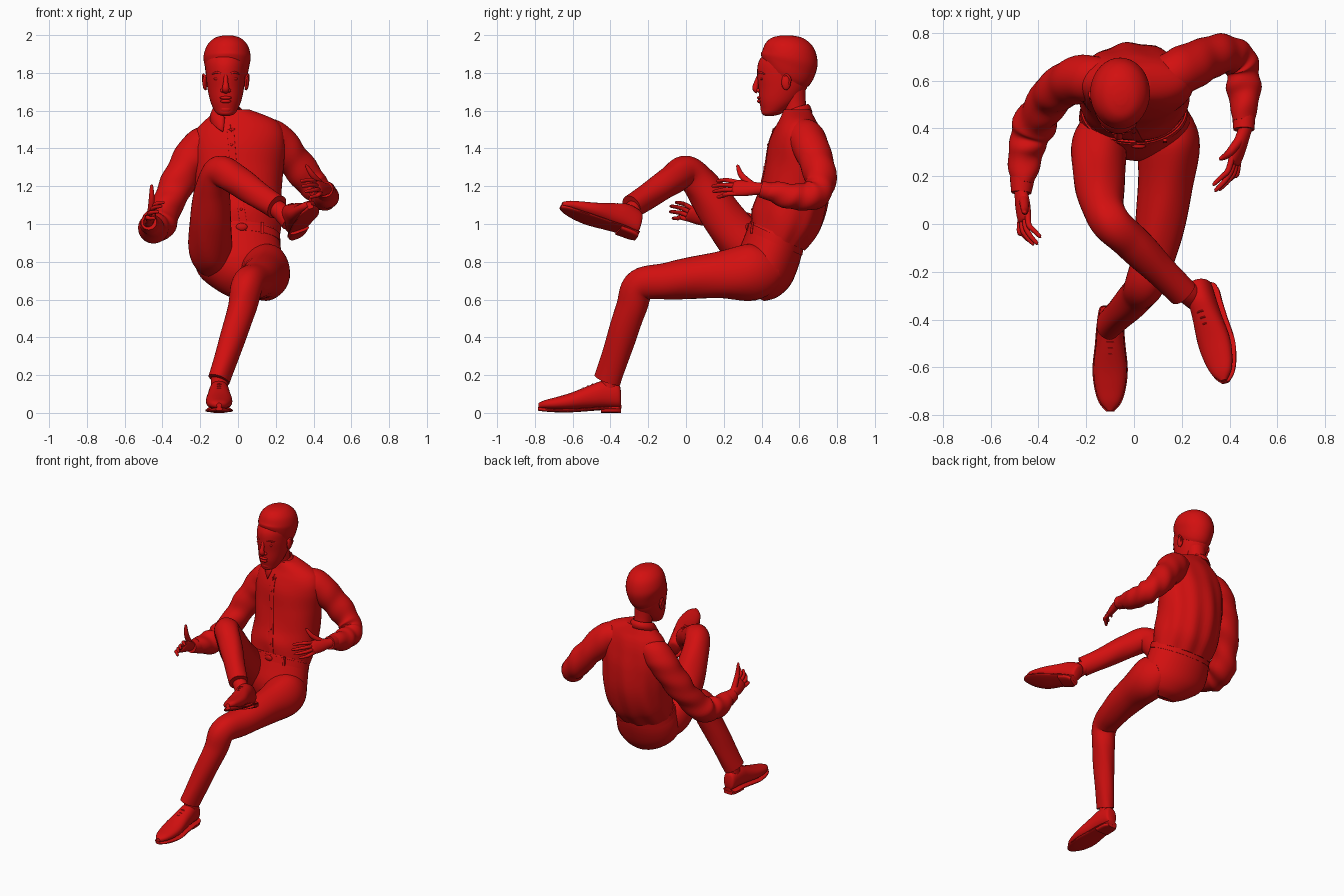
import bpy, bmesh, math
from mathutils import Vector

if "Cube" in bpy.data.objects:
    bpy.data.objects.remove(bpy.data.objects["Cube"])

red = bpy.data.materials.new("plain_red")
red.use_nodes = True
red.diffuse_color = (0.65, 0.005, 0.005, 1)
red.node_tree.nodes["Principled BSDF"].inputs["Base Color"].default_value = red.diffuse_color
parts = []


def finish(name, bm):
    bmesh.ops.recalc_face_normals(bm, faces=bm.faces)
    mesh = bpy.data.meshes.new(name)
    bm.to_mesh(mesh)
    bm.free()
    mesh.materials.append(red)
    obj = bpy.data.objects.new(name, mesh)
    bpy.context.collection.objects.link(obj)
    parts.append(obj)
    return obj


def smooth_path(rows, steps):
    """Catmull-Rom interpolation of every column."""
    out = []
    for i in range(len(rows) - 1):
        p0, p1, p2, p3 = (rows[min(max(i + k, 0), len(rows) - 1)] for k in (-1, 0, 1, 2))
        for s in range(steps):
            t = s / steps
            out.append([b + t / 2 * (c - a + t * (2*a - 5*b + 4*c - d + t * (3*(b - c) + d - a)))
                        for a, b, c, d in zip(p0, p1, p2, p3)])
    return out + [list(rows[-1])]


def skin(name, rings, sides=24, power=1.0, folds=None):
    """Closed surface through rings of (centre, u, v, a, b)."""
    bm = bmesh.new()
    loops = []
    for i, (c, u, v, a, b) in enumerate(rings):
        loop = []
        for k in range(sides):
            t = math.tau * k / sides
            x, y = math.cos(t), math.sin(t)
            x = math.copysign(abs(x) ** power, x)
            y = math.copysign(abs(y) ** power, y)
            f = 1 + (folds(i / (len(rings) - 1), t) if folds else 0)
            loop.append(bm.verts.new(c + u * (a * x * f) + v * (b * y * f)))
        loops.append(loop)
    for lo, hi in zip(loops, loops[1:]):
        for k in range(sides):
            n = (k + 1) % sides
            bm.faces.new((lo[k], lo[n], hi[n], hi[k]))
    bm.faces.new(loops[0])
    bm.faces.new(loops[-1])
    return finish(name, bm)


def tube(name, rows, hint=(1, 0, 0), steps=5, **kw):
    """Sweep of (x, y, z, a, b); a lies along the hint."""
    rows = smooth_path([r if len(r) == 5 else (*r, r[3]) for r in rows], steps)
    pts = [Vector(r[:3]) for r in rows]
    u, rings = Vector(hint), []
    for i, r in enumerate(rows):
        t = (pts[min(i + 1, len(pts) - 1)] - pts[max(i - 1, 0)]).normalized()
        u = (u - t * u.dot(t)).normalized()
        rings.append((pts[i], u, t.cross(u), r[3], r[4]))
    return skin(name, rings, **kw)


def stack(name, rows, steps=5, **kw):
    """Upright rings of (x, y, z, a, b, tilt), the tilt lowering the back."""
    rings = []
    for x, y, z, a, b, tilt in smooth_path(rows, steps):
        t = math.radians(tilt)
        rings.append((Vector((x, y, z)), Vector((1, 0, 0)),
                      Vector((0, math.cos(t), -math.sin(t))), a, b))
    return skin(name, rings, **kw)


def ball(name, centre, size):
    bm = bmesh.new()
    bmesh.ops.create_uvsphere(bm, u_segments=16, v_segments=10, radius=1)
    for v in bm.verts:
        v.co = Vector(centre) + Vector(s * c for s, c in zip(size, v.co))
    return finish(name, bm)


def sleeve_folds(s, t):
    return 0.1 * math.sin(38 * s + 2 * math.sin(t)) * math.sin(t + 9 * s) * min(1, 1.6 * s)


def trouser_folds(s, t):
    return 0.03 * math.sin(22 * s + 3 * math.cos(t)) * math.cos(2 * t + 7 * s)


def shirt_folds(s, t):
    back = max(0, math.sin(t))
    return (1 - s) * (0.04 * back * math.sin(11 * t + 4 * s) + 0.015 * math.sin(5 * t + 16 * s))


# Shirt body, button placket and buttons
shirt = [(0, .487, .925, .215, .155, 25), (0, .53, 1.02, .23, .186, 18), (0, .57, 1.15, .232, .185, 6),
         (0, .585, 1.3, .24, .168, 0), (.005, .585, 1.42, .243, .148, 0), (.01, .588, 1.5, .228, .122, 0),
         (.01, .59, 1.555, .178, .094, 0), (-.025, .588, 1.605, .088, .07, 0)]
stack("shirt_body", shirt, sides=64, steps=8, folds=shirt_folds)
front = [(x - .05 + .035 * (1.5 - z) / .25, y - b * math.cos(math.radians(t)), z + b * math.sin(math.radians(t)))
         for x, y, z, a, b, t in shirt[:6]]
tube("placket", [(*p, .018, .004) for p in front], power=.4)
for x, y, z in front[1:]:
    ball("shirt_button", (x, y - .004, z), (.007, .004, .007))

# Shirt collar, open at the front
bm = bmesh.new()
rows = []
for i in range(25):
    k = abs(i - 12) / 12
    t = math.radians(90 + (i - 12) * 14.2)
    rows.append([bm.verts.new((-.058 + r * math.cos(t), .578 + r * math.sin(t), z - drop * k ** 2))
                 for r, z, drop in ((.066, 1.57, .04), (.068, 1.635, .07), (.08, 1.625, .08),
                                    (.092 + .035 * k ** 4, 1.59, .1))])
for p, q in zip(rows, rows[1:]):
    for j in range(3):
        bm.faces.new((p[j], q[j], q[j + 1], p[j + 1]))
collar = finish("shirt_collar", bm)
collar.modifiers.new("thickness", "SOLIDIFY").thickness = .007

# Hips, belt and buckle
stack("trouser_seat", [(.05, .36, .62, .08, .06, 28), (.04, .375, .67, .16, .122, 28), (.012, .41, .75, .226, .16, 28),
                       (0, .45, .85, .23, .163, 26), (0, .482, .95, .213, .155, 25)], sides=40)
stack("belt", [(0, .468, .90, .226, .162, 25), (0, .478, .94, .222, .160, 25)], steps=1, sides=48)
ball("belt_buckle", (.02, .325, .985), (.03, .01, .02))
for x in (-.1, .13):
    tube("belt_loop", [(x, .345, .95, .008, .006), (x, .352, 1.01, .008, .006)], steps=1, power=.4)

# Trouser legs
tube("left_trouser_leg", [(.12, .46, .77, .1, .11), (.145, .35, .745, .13, .15), (.13, .15, .728, .114, .12),
                          (.095, -.08, .7, .096, .1), (.05, -.24, .675, .084, .088), (.02, -.292, .55, .074, .082),
                          (-.04, -.355, .36, .065, .077), (-.1, -.415, .175, .056, .074)],
     steps=7, sides=32, folds=trouser_folds)
tube("right_trouser_leg", [(-.12, .41, .8, .1, .1), (-.145, .33, .87, .116, .125), (-.145, .2, 1.03, .108, .112),
                           (-.133, .085, 1.2, .09, .095), (-.095, .003, 1.277, .082, .085), (-.01, -.075, 1.235, .077, .08),
                           (.09, -.175, 1.165, .068, .072), (.205, -.288, 1.09, .062, .066)],
     steps=7, sides=32, folds=trouser_folds)


# Shoes, each placed by its heel, toe direction and upward direction
def shoe(side, heel, direction, up):
    d = Vector(direction).normalized()
    n = (Vector(up) - d * d.dot(Vector(up))).normalized()
    w = d.cross(n)
    heel = Vector(heel)

    def build(name, rows, power):
        rings = [(heel + d * l + n * ((lo + hi) / 2), w, n, a, (hi - lo) / 2)
                 for l, a, lo, hi in smooth_path(rows, 5)]
        skin(side + name, rings, power=power)

    upper = [(0, .028, .04, .12), (.015, .043, .03, .155), (.09, .054, .03, .17), (.16, .06, .025, .148),
             (.26, .07, .018, .108), (.34, .062, .018, .084), (.40, .043, .022, .068), (.436, .013, .027, .052)]
    build("_shoe_upper", upper, .88)
    build("_shoe_sole", [(l * 1.015 - .003, a + .004, lo - .015, lo + .004) for l, a, lo, hi in upper], .75)
    build("_shoe_heel", [(.0, .035, 0, .03), (.03, .05, 0, .03), (.105, .054, 0, .03)], .6)
    for k in range(3):
        p = heel + d * (.15 + .025 * k) + n * (.152 - .011 * k)
        tube(side + "_shoe_lace", [(*(p - w * .025 - n * .01), .004), (*p, .004), (*(p + w * .025 - n * .01), .004)],
             hint=d, sides=8)


shoe("left", (-.1, -.345, 0), (0, -1, 0), (0, 0, 1))
shoe("right", (.312, -.265, .92), (.072, -.36, .135), (-.4, .1, 1))
tube("left_sock", [(-.1, -.41, .1, .045), (-.095, -.4, .24, .045)])
tube("right_sock", [(.14, -.23, 1.12, .045), (.22, -.285, 1.07, .048), (.275, -.325, 1.01, .05)])

# Sleeves and cuffs
tube("right_sleeve", [(-.1, .605, 1.45, .08), (-.195, .61, 1.41, .098), (-.285, .585, 1.285, .094), (-.36, .515, 1.13, .085),
                      (-.42, .41, 1.0, .086), (-.453, .3, .978, .074), (-.468, .17, 1.003, .049)],
     hint=(0, 1, 0), steps=10, sides=32, folds=sleeve_folds)
tube("left_sleeve", [(.09, .605, 1.475, .08), (.185, .635, 1.45, .1), (.295, .69, 1.335, .091), (.395, .712, 1.21, .08),
                     (.448, .665, 1.15, .074), (.46, .56, 1.147, .069), (.46, .43, 1.178, .047)],
     hint=(0, 1, 0), steps=10, sides=32, folds=sleeve_folds)
tube("right_cuff", [(-.468, .19, .997, .052), (-.472, .13, 1.01, .042)], steps=2)
tube("left_cuff", [(.46, .47, 1.165, .05), (.46, .395, 1.185, .044)], steps=2)


# Hands with four bent fingers and a raised thumb
def hand(side, wrist, tip, thumb, inward):
    wrist, reach = Vector(wrist), Vector(tip) - Vector(wrist)
    size, d = reach.length, reach.normalized()
    s = Vector((inward * .55, 0, 1))
    s = (s - d * s.dot(d)).normalized()
    curl = Vector((inward, 0, -.3))
    tube(side + "_palm", [(*(wrist - d * .05), .032, .028), (*wrist, .034, .027), (*(wrist + d * size * .25), .044, .026),
                          (*(wrist + d * size * .5), .044, .02), (*(wrist + d * size * .56), .03, .008)], hint=s)
    for k, length in enumerate((.92, 1, .96, .84)):
        off = .033 - .022 * k
        rows = [(.45, off, 0, .0125), (.68, off * 1.25, -.006, .012), (.86 * length, off * 1.4, .008, .0105),
                (length, off * 1.45, .03, .008), (length + .012, off * 1.45, .034, .002)]
        tube(side + "_finger", [(*(wrist + d * size * l + s * o + curl * c), r) for l, o, c, r in rows], hint=s, sides=10)
    base, thumb = wrist + d * size * .12 + s * .015, Vector(thumb)
    mid = base.lerp(thumb, .5) + d * .018
    tube(side + "_thumb", [(*base, .021), (*mid, .016), (*base.lerp(thumb, .95), .009), (*thumb, .003)], hint=d, sides=12)


hand("left", (.46, .38, 1.187), (.38, .14, 1.195), (.36, .27, 1.31), -1)
hand("right", (-.472, .125, 1.017), (-.445, -.085, 1.09), (-.457, .045, 1.205), 1)

# Neck, head and hair
tube("neck", [(-.045, .61, 1.5, .08), (-.055, .58, 1.6, .06), (-.06, .565, 1.72, .068)])
cx = -.065
stack("head", [(cx, .44, 1.572, .02, .02, 0), (cx, .452, 1.583, .046, .05, 0), (cx, .47, 1.61, .065, .073, 0),
               (cx, .492, 1.655, .083, .105, 0), (cx, .512, 1.72, .097, .128, 0), (cx, .52, 1.79, .105, .143, 0),
               (cx, .535, 1.86, .108, .15, 0), (cx, .545, 1.93, .085, .11, 0)], sides=36)
stack("hair", [(-.06, .525, 1.775, .1, .122, 27), (-.06, .53, 1.80, .111, .14, 27), (-.058, .538, 1.838, .118, .153, 23),
               (-.058, .55, 1.885, .125, .15, 12), (-.056, .548, 1.945, .108, .128, 5), (-.055, .535, 1.984, .07, .085, 0),
               (-.055, .53, 1.998, .025, .03, 0)], sides=36)

# Face
tube("nose", [(cx, .388, 1.79, .010), (cx, .374, 1.75, .013), (cx, .367, 1.717, .019, .016), (cx, .38, 1.698, .014, .010)])
ball("upper_lip", (cx, .389, 1.668), (.032, .014, .009))
ball("lower_lip", (cx, .391, 1.650), (.028, .015, .010))
ball("chin", (cx, .415, 1.609), (.033, .02, .024))
for side in (-1, 1):
    ball("nostril_wing", (cx + side * .018, .384, 1.707), (.011, .012, .010))
    ball("eye", (cx + side * .043, .402, 1.768), (.021, .010, .008))
    tube("brow", [(cx + side * .016, .384, 1.794, .004), (cx + side * .045, .392, 1.803, .006),
                  (cx + side * .074, .417, 1.793, .003)], hint=(0, 1, 0), sides=10)
    ball("ear", (cx + side * .11, .53, 1.75), (.013, .025, .041))
    tube("ear_rim", [(cx + side * .104, .512, 1.772, .005), (cx + side * .118, .533, 1.79, .006),
                     (cx + side * .12, .552, 1.76, .006), (cx + side * .106, .525, 1.712, .007)], hint=(0, 1, 0), sides=10)

# Smooth shading with crisp edges
bpy.ops.object.select_all(action="DESELECT")
for obj in parts:
    obj.select_set(True)
bpy.context.view_layer.objects.active = parts[0]
bpy.ops.object.shade_smooth_by_angle(angle=math.radians(40))
